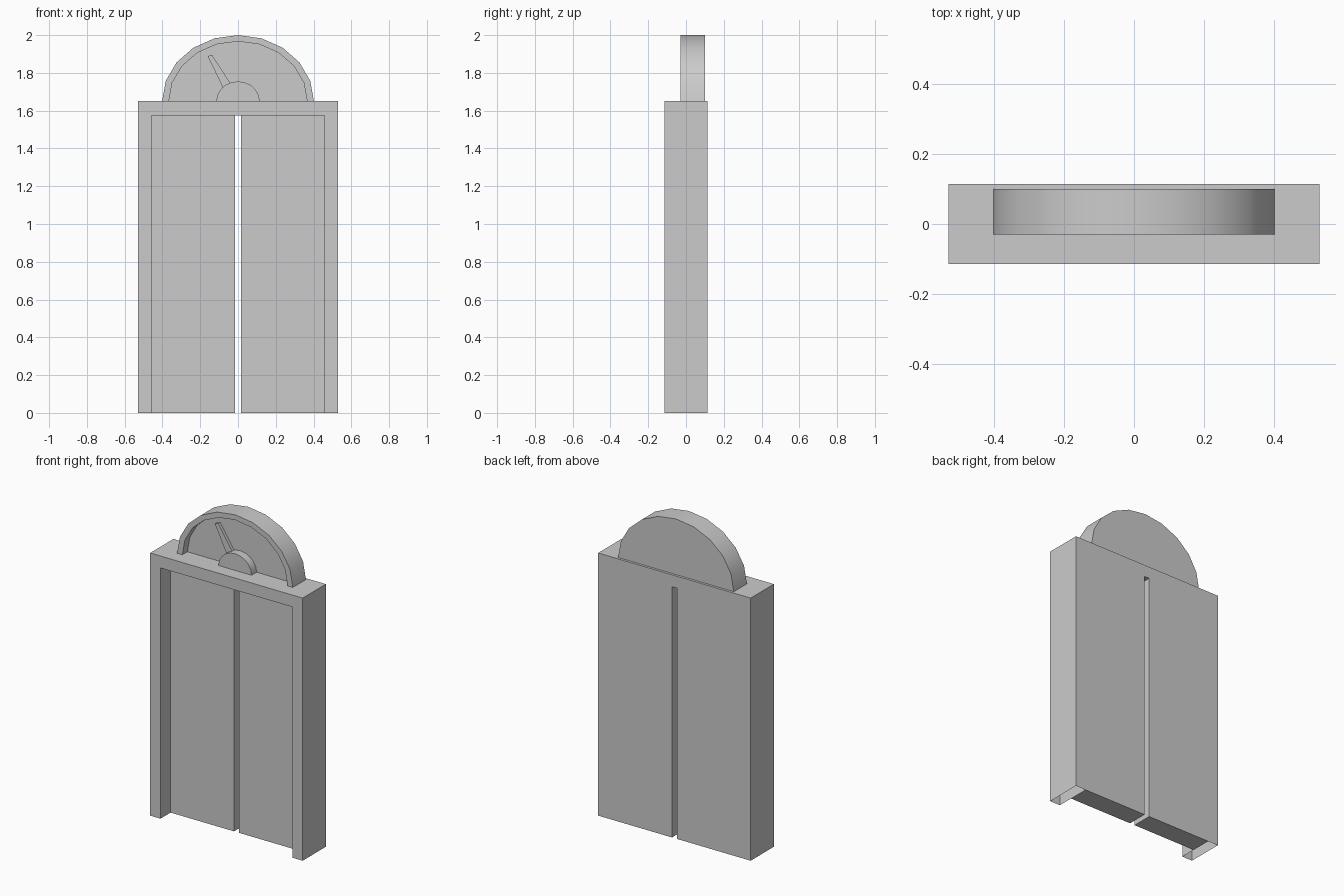
import bpy, bmesh, math

cube = bpy.data.objects.get("Cube")
if cube:
    bpy.data.objects.remove(cube, do_unlink=True)

GREY = (0.6, 0.6, 0.6, 1)
mat = bpy.data.materials.new("plain grey")
mat.use_nodes = True
mat.diffuse_color = GREY
mat.node_tree.nodes["Principled BSDF"].inputs["Base Color"].default_value = GREY

W, TOP, D = 0.53, 1.65, 0.115        # frame half width, height, half depth
OW, OTOP = 0.458, 1.575              # opening half width and height
DOOR_Y, GAP = -0.015, 0.017          # door front, half gap between doors
DIAL_FRONT, DIAL_FACE, DIAL_BACK = -0.03, 0.02, 0.1


def extrude(name, outline, y0, y1, open_bottom=False, smooth=False):
    """Extrude an x-z outline from y0 back to y1."""
    bm = bmesh.new()
    front = bm.faces.new([bm.verts.new((x, y0, z)) for x, z in outline])
    geom = bmesh.ops.extrude_face_region(bm, geom=[front], use_keep_orig=True)["geom"]
    for v in geom:
        if isinstance(v, bmesh.types.BMVert):
            v.co.y = y1
    bmesh.ops.recalc_face_normals(bm, faces=bm.faces)
    if open_bottom:
        base = [f for f in bm.faces if all(v.co.z < 0.001 for v in f.verts)]
        bmesh.ops.delete(bm, geom=base, context='FACES')
    mesh = bpy.data.meshes.new(name)
    bm.to_mesh(mesh)
    bm.free()
    mesh.materials.append(mat)
    obj = bpy.data.objects.new(name, mesh)
    bpy.context.collection.objects.link(obj)
    if smooth:
        bpy.ops.object.select_all(action='DESELECT')
        obj.select_set(True)
        bpy.context.view_layer.objects.active = obj
        bpy.ops.object.shade_smooth_by_angle(angle=math.radians(35))
    return obj


def half_oval(rx, rz, steps=10):
    return [(rx * math.cos(math.pi * i / steps), TOP + rz * math.sin(math.pi * i / steps))
            for i in range(steps + 1)]


# Door frame, a shell with open feet
extrude("door_frame",
        [(-W, 0), (-OW, 0), (-OW, OTOP), (OW, OTOP), (OW, 0), (W, 0), (W, TOP), (-W, TOP)],
        -D, D, open_bottom=True)

# Sliding doors, slightly apart
for name, s in (("left_door", 1), ("right_door", -1)):
    extrude(name, [(s * GAP, 0), (s * OW, 0), (s * OW, OTOP), (s * GAP, OTOP)], DOOR_Y, D)

# Floor dial: backing plate, raised rim, hub and needle
outer = half_oval(0.402, 0.35)
extrude("dial_plate", outer, DIAL_FACE, DIAL_BACK, smooth=True)
extrude("dial_rim", outer + half_oval(0.366, 0.317)[::-1], DIAL_FRONT, DIAL_FACE, smooth=True)
extrude("dial_hub", half_oval(0.115, 0.105), DIAL_FRONT, DIAL_FACE, smooth=True)
extrude("dial_needle", [(-0.08, 1.722), (-0.04, 1.745), (-0.138, 1.896), (-0.16, 1.888)],
        0.0, DIAL_FACE)
